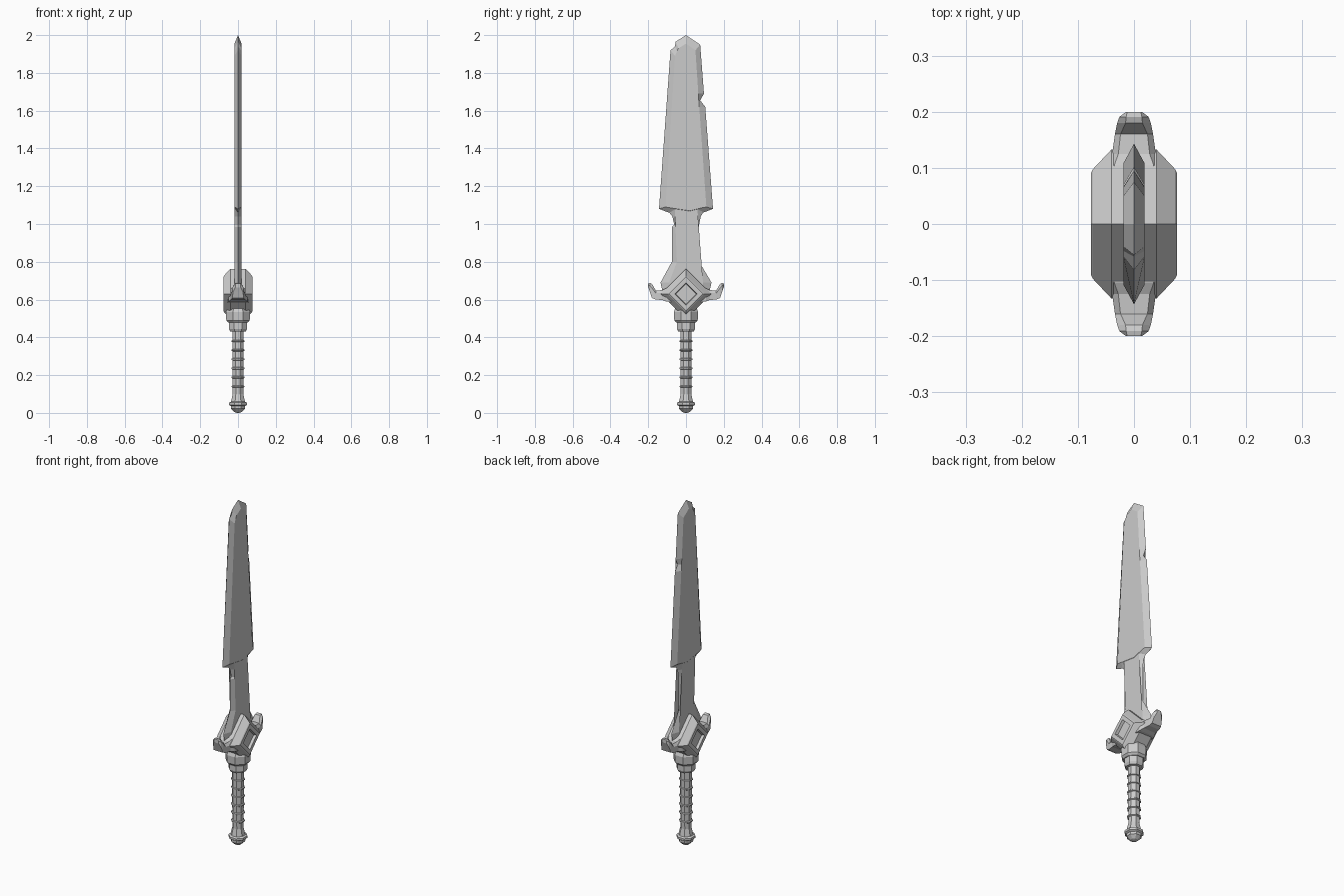
import bpy, bmesh, math

old = bpy.data.objects.get("Cube")
if old:
    bpy.data.objects.remove(old, do_unlink=True)

steel = bpy.data.materials.new("grey steel")
steel.use_nodes = True
GREY = (0.6, 0.6, 0.6, 1)
steel.diffuse_color = GREY
steel.node_tree.nodes["Principled BSDF"].inputs["Base Color"].default_value = GREY


def finish(name, bm):
    bmesh.ops.recalc_face_normals(bm, faces=bm.faces)
    mesh = bpy.data.meshes.new(name)
    bm.to_mesh(mesh)
    bm.free()
    mesh.materials.append(steel)
    obj = bpy.data.objects.new(name, mesh)
    bpy.context.collection.objects.link(obj)
    return obj


def loft(name, rings):
    """Skin a list of equal closed rings and cap both ends."""
    bm = bmesh.new()
    loops = [[bm.verts.new(p) for p in ring] for ring in rings]
    n = len(loops[0])
    for a, b in zip(loops, loops[1:]):
        for i in range(n):
            j = (i + 1) % n
            bm.faces.new((a[i], a[j], b[j], b[i]))
    bm.faces.new(loops[0])
    bm.faces.new(loops[-1])
    return finish(name, bm)


def bevelled_plate(name, edge, flat, half):
    """Sharp edge outline at x = 0, raised flat outline on each side."""
    bm = bmesh.new()
    rim = [bm.verts.new((0, y, z)) for y, z in edge]
    n = len(rim)
    for x in (-half, half):
        top = [bm.verts.new((x, y, z)) for y, z in flat]
        for i in range(n):
            j = (i + 1) % n
            bm.faces.new((rim[i], rim[j], top[j], top[i]))
        bm.faces.new(top)
    bmesh.ops.triangulate(bm, faces=[f for f in bm.faces if len(f.verts) > 4])
    return finish(name, bm)


def lathe(name, profile, sides=8):
    """Octagonal turned part, profile given as (flat-to-centre radius, z)."""
    k = 1 / math.cos(math.pi / sides)
    rings = []
    for r, z in profile:
        angles = [(i + 0.5) * math.tau / sides for i in range(sides)]
        rings.append([(r * k * math.cos(a), r * k * math.sin(a), z) for a in angles])
    return loft(name, rings)


# Blade with a nick in the back edge and a chipped tip
blade_edge = [(0, 2.0), (0.075, 1.95), (0.095, 1.69), (0.075, 1.655), (0.102, 1.62),
              (0.143, 1.08), (0.09, 1.06), (0, 1.045), (-0.09, 1.06), (-0.143, 1.08),
              (-0.082, 1.92), (-0.058, 1.94), (-0.055, 1.965)]
blade_flat = [(0, 1.955), (0.05, 1.92), (0.065, 1.69), (0.066, 1.655), (0.07, 1.62),
              (0.108, 1.09), (0.08, 1.085), (0.02, 1.07), (-0.08, 1.085), (-0.108, 1.09),
              (-0.058, 1.89), (-0.048, 1.915), (-0.04, 1.93)]
bevelled_plate("blade", blade_edge, blade_flat, 0.019)

# Narrow blade neck flaring into the guard
neck_edge = [(0.1, 1.075), (0.078, 1.04), (0.07, 1.0), (0.07, 0.8), (0.135, 0.69), (0.115, 0.6),
             (-0.115, 0.6), (-0.135, 0.69), (-0.075, 0.8), (-0.075, 0.985), (-0.062, 0.995),
             (-0.072, 1.04), (-0.1, 1.075)]
neck_flat = [(0.06, 1.085), (0.05, 1.04), (0.045, 1.0), (0.045, 0.8), (0.09, 0.69), (0.08, 0.6),
             (-0.08, 0.6), (-0.09, 0.69), (-0.048, 0.8), (-0.048, 0.985), (-0.045, 0.995),
             (-0.05, 1.04), (-0.06, 1.085)]
bevelled_plate("blade_neck", neck_edge, neck_flat, 0.018)

# Diamond guard block with chamfered sides and a recessed diamond in each
GUARD_Z = 0.63


def diamond(x, r):
    return [(x, 0, GUARD_Z + r), (x, r, GUARD_Z), (x, 0, GUARD_Z - r), (x, -r, GUARD_Z)]


half_guard = [(0.04, 0.133), (0.073, 0.098), (0.077, 0.09), (0.077, 0.06),
              (0.062, 0.055), (0.062, 0.042)]
loft("guard_block", [diamond(-x, r) for x, r in reversed(half_guard)]
     + [diamond(x, r) for x, r in half_guard])


# Upturned horns: (y, bottom z, top z, half width bottom, half width top)
def horn_ring(side, y, low, high, wide, narrow):
    mid = high - (high - low) * 0.3
    return [(-wide, side * y, low), (wide, side * y, low), (wide, side * y, mid),
            (narrow, side * y, high), (-narrow, side * y, high), (-wide, side * y, mid)]


horn = [(0.07, 0.585, 0.67, 0.055, 0.04), (0.105, 0.59, 0.66, 0.05, 0.035),
        (0.125, 0.598, 0.65, 0.039, 0.028), (0.16, 0.6, 0.648, 0.034, 0.024),
        (0.18, 0.608, 0.683, 0.03, 0.015), (0.191, 0.64, 0.687, 0.026, 0.014),
        (0.2, 0.665, 0.685, 0.014, 0.012)]
for side, label in ((-1, "front"), (1, "back")):
    loft(label + "_horn", [horn_ring(side, *row) for row in horn])

# Collar under the guard
lathe("upper_collar", [(0.05, 0.57), (0.064, 0.535), (0.062, 0.49), (0.052, 0.478)])
lathe("lower_collar", [(0.048, 0.49), (0.048, 0.445), (0.042, 0.432), (0.03, 0.43)])

# Grip with evenly spaced rings
lathe("grip", [(0.03, 0.44), (0.028, 0.1), (0.037, 0.06), (0.037, 0.045)])
for i in range(6):
    z = 0.14 + i * 0.048
    lathe("grip_ring_%d" % (i + 1),
          [(0.029, z - 0.006), (0.034, z - 0.003), (0.034, z + 0.003), (0.029, z + 0.006)])

# Pommel
lathe("pommel", [(0.036, 0.06), (0.047, 0.054), (0.047, 0.042), (0.037, 0.036),
                 (0.036, 0.022), (0.018, 0.004), (0.006, 0.0)])
